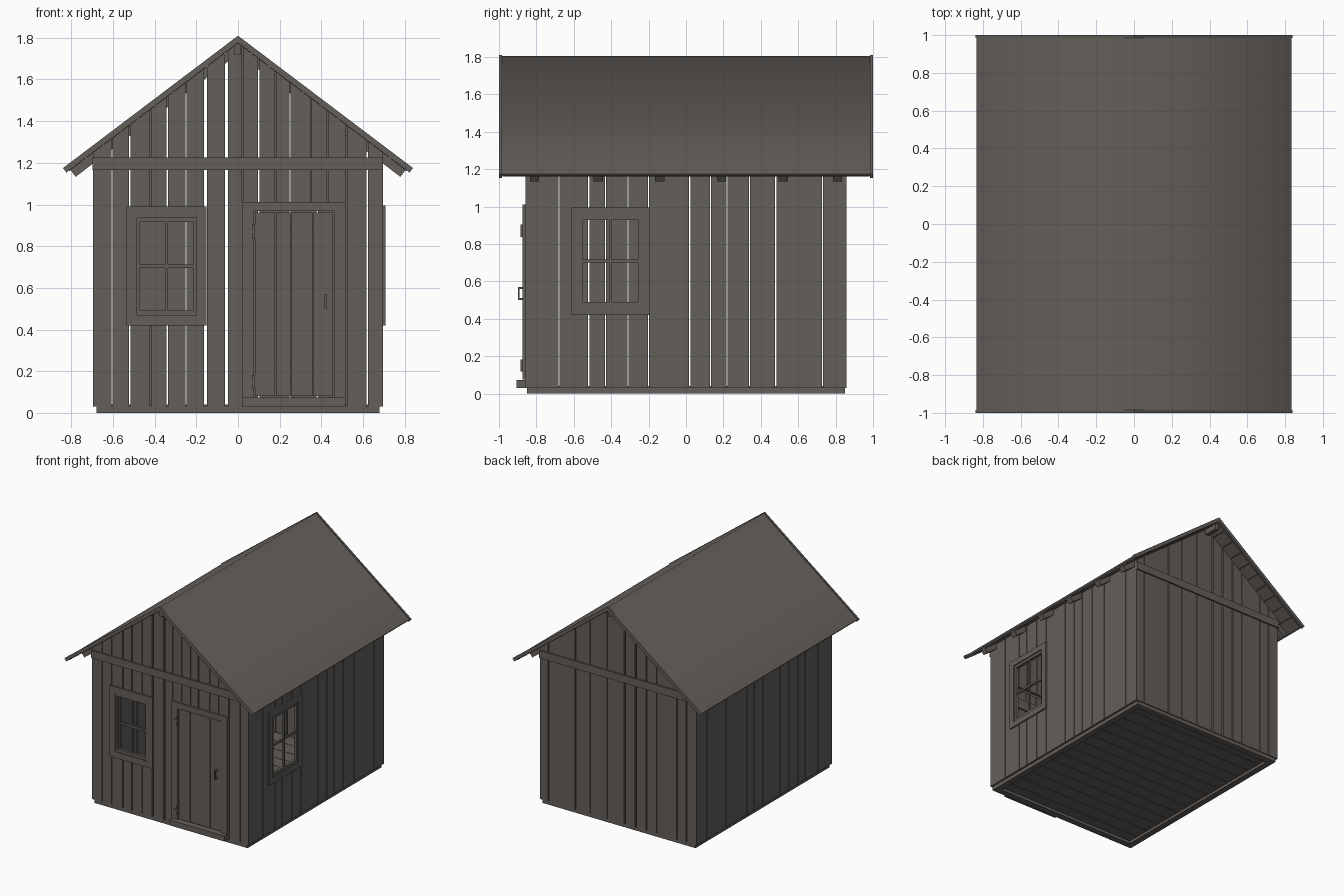
import bpy, bmesh, math

cube = bpy.data.objects.get("Cube")
if cube:
    bpy.data.objects.remove(cube, do_unlink=True)

# One weathered timber colour
wood = bpy.data.materials.new("weathered_wood")
wood.use_nodes = True
COLOUR = (0.125, 0.113, 0.102, 1)
wood.diffuse_color = COLOUR
bsdf = wood.node_tree.nodes["Principled BSDF"]
bsdf.inputs["Base Color"].default_value = COLOUR
bsdf.inputs["Roughness"].default_value = 0.9

RIDGE = 1.81
PITCH = math.atan(0.756)
C, S, T = math.cos(PITCH), math.sin(PITCH), math.tan(PITCH)


def part(name, prisms):
    """Make one object from prisms: (axis, outline, low, high)."""
    bm = bmesh.new()
    for axis, outline, lo, hi in prisms:
        def place(u, v, w):
            return {"x": (w, u, v), "y": (u, w, v), "z": (u, v, w)}[axis]
        a = [bm.verts.new(place(u, v, lo)) for u, v in outline]
        b = [bm.verts.new(place(u, v, hi)) for u, v in outline]
        bm.faces.new(a)
        bm.faces.new(b[::-1])
        for i in range(len(a)):
            j = (i + 1) % len(a)
            bm.faces.new((a[i], b[i], b[j], a[j]))
    bmesh.ops.recalc_face_normals(bm, faces=bm.faces)
    mesh = bpy.data.meshes.new(name)
    bm.to_mesh(mesh)
    bm.free()
    mesh.materials.append(wood)
    ob = bpy.data.objects.new(name, mesh)
    bpy.context.collection.objects.link(ob)
    return ob


def rect(u0, u1, v0, v1):
    return [(u0, v0), (u1, v0), (u1, v1), (u0, v1)]


def box(x0, x1, y0, y1, z0, z1):
    return ("z", rect(x0, x1, y0, y1), z0, z1)


def slab(axis, outline, face, d0, d1):
    """Prism whose depth is measured outward from a wall face."""
    s = math.copysign(1, face)
    lo, hi = sorted((face + s * d0, face + s * d1))
    return (axis, outline, lo, hi)


def slope(side, t0, t1, n0, n1):
    """Outline in xz: t runs down the roof, n goes in below its top."""
    pts = []
    for t, n in ((t0, n0), (t1, n0), (t1, n1), (t0, n1)):
        t = max(t, n * T)
        pts.append((side * (t * C - n * S), RIDGE - t * S - n * C))
    return pts


def gable_top(x):
    return RIDGE - abs(x) * T - 0.03 / C


def plank_wall(name, axis, face, seams, top, hole=None, wide=()):
    """Upright boards with open seams, cut around an opening."""
    cuts = set(seams) | {0}
    if hole:
        cuts |= {hole[0], hole[1]}
    cuts = sorted(cuts)
    boards = []
    for a, b in zip(cuts, cuts[1:]):
        half = lambda e: 0.007 if e in wide else 0.003 if e in seams[1:-1] else 0
        u0, u1 = a + half(a), b - half(b)
        spans = [(0.03, None)]
        if hole and a >= hole[0] and b <= hole[1]:
            spans = [(hole[3], None)]
            if hole[2] > 0.03:
                spans.append((0.03, hole[2]))
        for z0, z1 in spans:
            outline = [(u0, z0), (u1, z0), (u1, z1 or top(u1)), (u0, z1 or top(u0))]
            boards.append(slab(axis, outline, face, -0.02, 0))
    return part(name, boards)


def window(name, axis, face, outer, inner, glass):
    """Mitred casing, sash and a cross of glazing bars."""
    o, i = rect(*outer), rect(*inner)
    casing = []
    for k in range(4):
        j = (k + 1) % 4
        casing.append(slab(axis, [o[k], o[j], i[j], i[k]], face, 0, 0.012))
    part(name + "_casing", casing)
    g = rect(*glass)
    sash = []
    for k in range(4):
        j = (k + 1) % 4
        sash.append(slab(axis, [i[k], i[j], g[j], g[k]], face, -0.02, 0.004))
    u, v = (glass[0] + glass[1]) / 2, (glass[2] + glass[3]) / 2
    sash.append(slab(axis, rect(u - 0.008, u + 0.008, glass[2], glass[3]), face, -0.015, 0))
    sash.append(slab(axis, rect(glass[0], glass[1], v - 0.008, v + 0.008), face, -0.015, -0.001))
    part(name + "_sash", sash)


# Base frame and floor boards
part("base_frame", [box(-0.68, 0.68, s * 0.825 - 0.025, s * 0.825 + 0.025, 0, 0.03) for s in (-1, 1)]
     + [box(s * 0.655 - 0.025, s * 0.655 + 0.025, -0.8, 0.8, 0, 0.03) for s in (-1, 1)])
step = 1.66 / 14
part("floor_boards", [box(-0.675, 0.675, -0.83 + i * step + 0.002, -0.83 + (i + 1) * step - 0.002, 0.022, 0.04)
                      for i in range(14)])

# End walls, running up into the gables
ends = [-0.695, -0.605, -0.52, -0.42, -0.34, -0.25, -0.155, -0.055, 0.02, 0.1,
        0.18, 0.25, 0.35, 0.43, 0.52, 0.62, 0.695]
back = [-0.695, -0.605, -0.52, -0.34, -0.25, -0.155, -0.055, 0.1, 0.25, 0.38, 0.62, 0.695]
win_f = (-0.5, -0.18, 0.45, 0.96)
front_wall = plank_wall("front_wall_left_boards", "y", -0.857, [e for e in ends if e <= 0.02],
                        gable_top, win_f, (-0.155, -0.055))
plank_wall("front_wall_right_boards", "y", -0.857, [0] + [e for e in ends if e >= 0.02],
           gable_top, (0.06, 0.48, 0.03, 0.99))
plank_wall("back_wall_boards", "y", 0.857, back, gable_top, None, (-0.155, -0.055))

# Side walls
sides = [-0.837, -0.68, -0.52, -0.43, -0.31, -0.2, 0.02, 0.13, 0.22, 0.34, 0.48, 0.73, 0.837]
plank_wall("left_wall_boards", "x", 0.695, sides, lambda u: 1.24, (-0.58, -0.23, 0.45, 0.97))
plank_wall("right_wall_boards", "x", -0.695, sides, lambda u: 1.24)

# Cross beams over the end walls
for label, y in (("front", -0.857), ("back", 0.857)):
    part(label + "_beam", [slab("y", rect(-0.698, 0.695, 1.165, 1.226), y, 0, 0.012)])

# Windows
window("front_window", "y", -0.857, (-0.535, -0.15, 0.42, 0.99),
       (-0.485, -0.2, 0.47, 0.937), (-0.47, -0.217, 0.492, 0.917))
window("side_window", "x", 0.695, (-0.615, -0.193, 0.42, 0.995),
       (-0.57, -0.243, 0.465, 0.95), (-0.55, -0.257, 0.49, 0.928))

# Door with frame, threshold and fittings
F = -0.857
part("door_frame", [slab("y", rect(0.02, 0.075, 0.075, 0.968), F, 0, 0.016),
                    slab("y", rect(0.462, 0.515, 0.075, 0.968), F, 0, 0.016),
                    slab("y", rect(0.02, 0.515, 0.968, 1.012), F, 0, 0.016)])
part("threshold", [slab("y", rect(0.02, 0.515, 0.03, 0.073), F, -0.02, 0.048)])
leaf = [0.08, 0.18, 0.255, 0.36, 0.457]
part("door_boards", [slab("y", rect(a + 0.002, b - 0.002, 0.08, 0.962), F, -0.015, 0.008)
                     for a, b in zip(leaf, leaf[1:])])
part("door_battens", [slab("y", rect(0.085, 0.455, z - 0.04, z + 0.04), F, -0.03, -0.015)
                      for z in (0.2, 0.84)])
hinges = []
for z in (0.15, 0.87):
    hinges.append(slab("y", rect(0.068, 0.082, z - 0.033, z + 0.033), F, 0.008, 0.027))
    hinges.append(slab("y", rect(0.04, 0.07, z - 0.006, z + 0.006), F, 0.016, 0.021))
part("hinges", hinges)
part("door_handle", [slab("y", rect(0.415, 0.427, 0.5, 0.57), F, 0.034, 0.042),
                     slab("y", rect(0.415, 0.427, 0.5, 0.51), F, 0.008, 0.034),
                     slab("y", rect(0.415, 0.427, 0.56, 0.57), F, 0.008, 0.034)])

# Roof sheet, softly shaded over the ridge
right, left = slope(1, 0, 1.048, 0.005, 0.02), slope(-1, 0, 1.048, 0.005, 0.02)
sheet = [right[0], right[1], right[2], right[3], left[2], left[1]]
roof = part("roof_sheet", [("y", sheet, -0.985, 0.985)])
bpy.ops.object.select_all(action="DESELECT")
roof.select_set(True)
bpy.context.view_layer.objects.active = roof
bpy.ops.object.shade_smooth_by_angle(angle=math.radians(80))

# Roof boards, rafters, barge boards and ridge beam
boards, rafters, barge = [], [], []
for side in (-1, 1):
    for i in range(10):
        t = i * 0.104
        boards.append(("y", slope(side, t + 0.002, t + 0.102, 0.02, 0.03), -0.98, 0.98))
    for y in (-0.81, -0.47, -0.14, 0.19, 0.52, 0.81):
        rafters.append(("y", slope(side, 0, 1.03, 0.03, 0.07), y - 0.025, y + 0.025))
    for y in (-0.992, 0.992):
        barge.append(("y", slope(side, 0, 1.053, 0, 0.027), y - 0.008, y + 0.008))
part("roof_boards", boards)
part("rafters", rafters)
part("barge_boards", barge)
part("ridge_beam", [box(-0.018, 0.014, -0.97, 0.97, 1.72, 1.775)])
